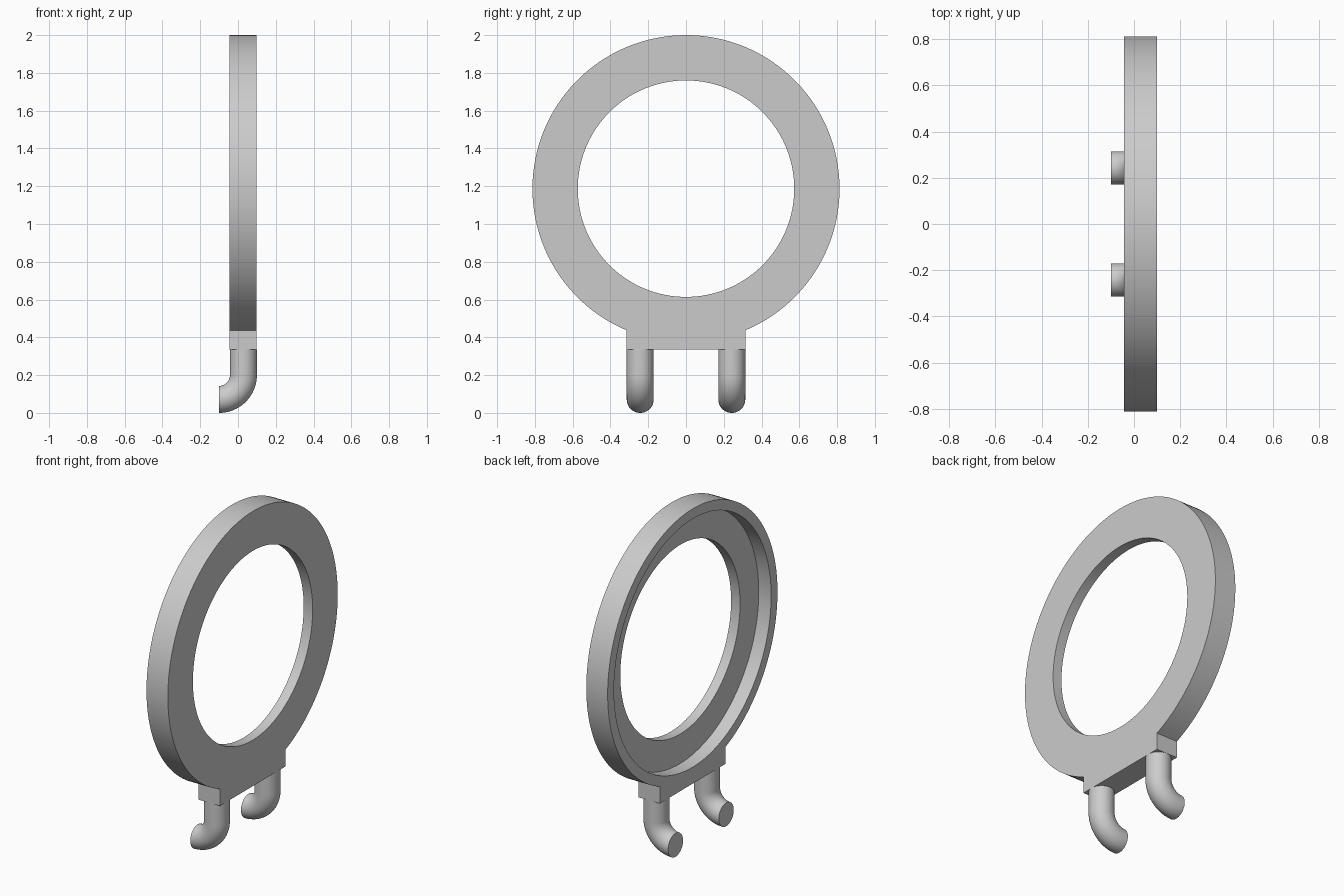
import bpy, bmesh
from math import sin, cos, pi, asin, radians
from mathutils import Vector

cube = bpy.data.objects.get("Cube")
if cube:
    bpy.data.objects.remove(cube, do_unlink=True)

X_BACK, X_FLOOR, X_FRONT = -0.044, 0.039, 0.099
CENTRE_Z, R_OUT, R_RECESS, R_HOLE = 1.187, 0.813, 0.752, 0.573
TAB_HALF, TAB_BOTTOM = 0.314, 0.335
PEG_R, BEND_R = 0.0715, 0.1285

grey = bpy.data.materials.new("plain grey")
grey.use_nodes = True
colour = (0.6, 0.6, 0.6, 1)
grey.diffuse_color = colour
grey.node_tree.nodes["Principled BSDF"].inputs["Base Color"].default_value = colour


def make_object(name, loops, closed):
    """Bridge equal-length vertex loops; join last to first, or cap the ends."""
    bm = bmesh.new()
    rows = [[bm.verts.new(p) for p in loop] for loop in loops]
    n = len(rows[0])
    pairs = list(zip(rows, rows[1:]))
    if closed:
        pairs.append((rows[-1], rows[0]))
    else:
        bm.faces.new(rows[0])
        bm.faces.new(rows[-1])
    for a, b in pairs:
        for i in range(n):
            j = (i + 1) % n
            bm.faces.new((a[i], a[j], b[j], b[i]))
    bmesh.ops.remove_doubles(bm, verts=bm.verts, dist=1e-5)
    bmesh.ops.recalc_face_normals(bm, faces=bm.faces)
    mesh = bpy.data.meshes.new(name)
    bm.to_mesh(mesh)
    bm.free()
    mesh.materials.append(grey)
    obj = bpy.data.objects.new(name, mesh)
    bpy.context.collection.objects.link(obj)
    bpy.ops.object.select_all(action='DESELECT')
    obj.select_set(True)
    bpy.context.view_layer.objects.active = obj
    bpy.ops.object.shade_smooth_by_angle(angle=radians(30))
    return obj


# Ring outline, angles measured from straight down; the tab replaces the lowest arc
tab_angle = asin(TAB_HALF / R_OUT)
outline = []
TAB_STEPS, ARC_STEPS = 16, 128
for i in range(TAB_STEPS + 1):
    a = -tab_angle + 2 * tab_angle * i / TAB_STEPS
    outline.append((a, R_OUT * sin(a), TAB_BOTTOM))
for i in range(ARC_STEPS + 1):
    a = tab_angle + (2 * pi - 2 * tab_angle) * i / ARC_STEPS
    outline.append((a, R_OUT * sin(a), CENTRE_Z - R_OUT * cos(a)))


def edge_loop(x):
    return [(x, y, z) for a, y, z in outline]


def circle_loop(x, r):
    return [(x, r * sin(a), CENTRE_Z - r * cos(a)) for a, y, z in outline]


# Ring with recessed back and tab
make_object("ring_frame", [
    edge_loop(X_BACK), edge_loop(X_FRONT),
    circle_loop(X_FRONT, R_HOLE), circle_loop(X_FLOOR, R_HOLE),
    circle_loop(X_FLOOR, R_RECESS), circle_loop(X_BACK, R_RECESS)], True)

# Bent round pegs below the tab, curving towards the recessed side
bend_x, bend_z = -0.1, BEND_R + PEG_R
SIDES, BEND_STEPS = 40, 20
for name, side in (("left_peg", 1), ("right_peg", -1)):
    y = side * (TAB_HALF - PEG_R)
    stations = [(Vector((bend_x + BEND_R, y, TAB_BOTTOM)), 0)]
    for i in range(BEND_STEPS + 1):
        a = pi / 2 * i / BEND_STEPS
        stations.append((Vector((bend_x + BEND_R * cos(a), y,
                                 bend_z - BEND_R * sin(a))), a))
    loops = []
    for centre, a in stations:
        out = Vector((cos(a), 0, -sin(a)))
        loops.append([centre + PEG_R * (out * cos(t) + Vector((0, sin(t), 0)))
                      for t in (2 * pi * k / SIDES for k in range(SIDES))])
    make_object(name, loops, False)
